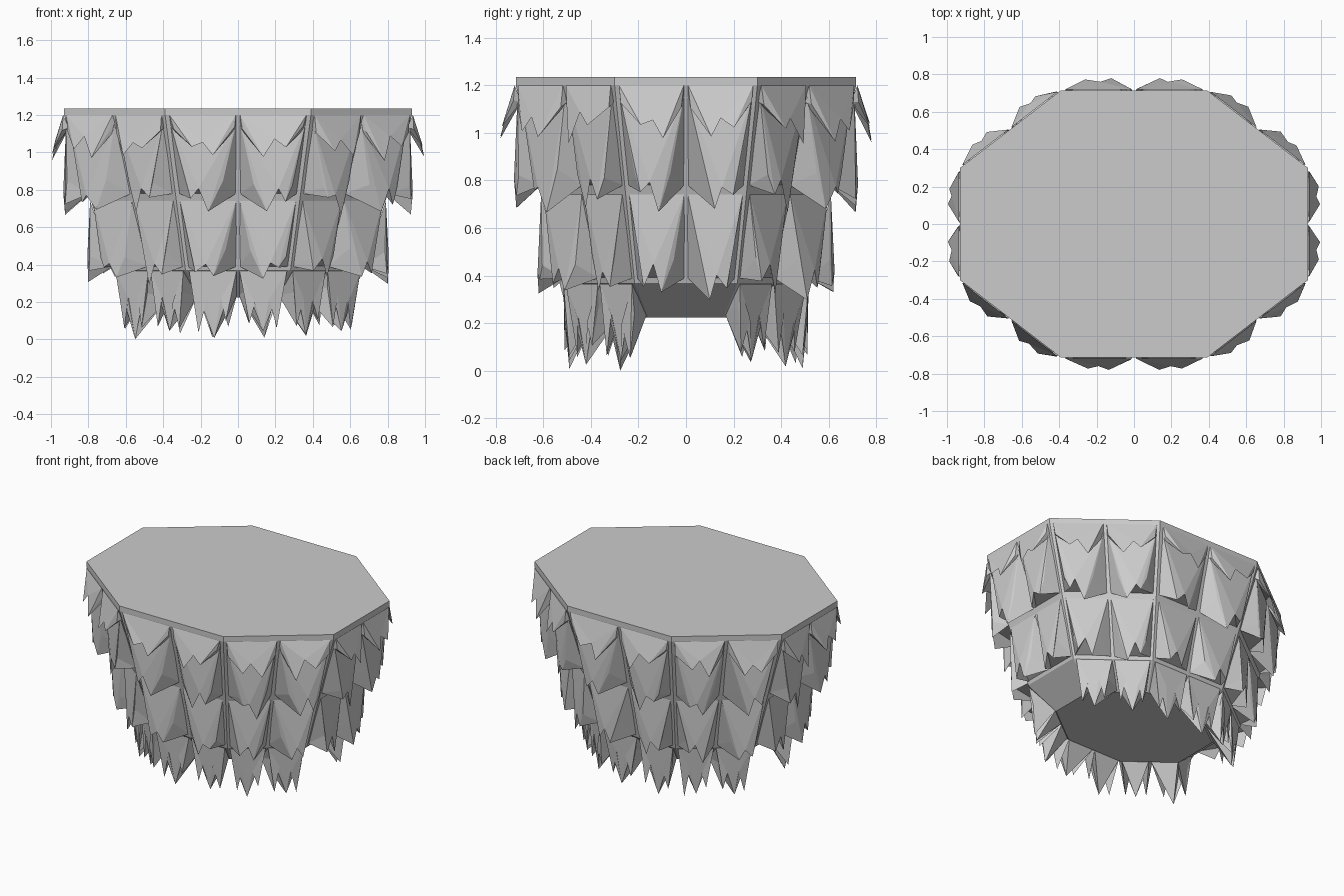
import bpy, bmesh, random
from mathutils import Vector

if "Cube" in bpy.data.objects:
    bpy.data.objects.remove(bpy.data.objects["Cube"])

random.seed(4)
OCT = [(0.39, -0.715), (0.93, -0.30), (0.93, 0.30), (0.39, 0.715),
       (-0.39, 0.715), (-0.93, 0.30), (-0.93, -0.30), (-0.39, -0.715)]
PROFILE = [(0.225, 0.53), (0.37, 0.72), (1.2, 1.0), (1.235, 1.0)]


def scale_at(z):
    for (z0, s0), (z1, s1) in zip(PROFILE, PROFILE[1:]):
        if z <= z1:
            return s0 + (s1 - s0) * (z - z0) / (z1 - z0)
    return 1.0


def on_body(i, u, z):
    a, b = Vector(OCT[i]), Vector(OCT[(i + 1) % 8])
    p = a.lerp(b, u) * scale_at(z)
    return Vector((p.x, p.y, z))


def outward(i):
    d = Vector(OCT[(i + 1) % 8]) - Vector(OCT[i])
    return Vector((d.y, -d.x, 0)).normalized()


def finish(bm, name):
    bmesh.ops.recalc_face_normals(bm, faces=bm.faces)
    me = bpy.data.meshes.new(name)
    bm.to_mesh(me)
    bm.free()
    bpy.context.collection.objects.link(bpy.data.objects.new(name, me))


# Tapered octagonal body with flat lid and narrowed foot
bm = bmesh.new()
rings = [[bm.verts.new((x * s, y * s, z)) for x, y in OCT] for z, s in PROFILE]
for lo, hi in zip(rings, rings[1:]):
    for i in range(8):
        j = (i + 1) % 8
        bm.faces.new((lo[i], lo[j], hi[j], hi[i]))
bm.faces.new(rings[0])
bm.faces.new(rings[-1])
finish(bm, "body")


def tuft(bm, i, u0, u1, ztop, zback, fringe, jit, flip):
    """Solid tuft: wide top edge on the body, jagged lower edge hanging free."""
    n = outward(i)
    tl, tr = (bm.verts.new(on_body(i, u, ztop) + n * 0.005) for u in (u0, u1))
    bl, br = (bm.verts.new(on_body(i, u, zback) - n * 0.005) for u in (u0, u1))
    edge = []
    pts = [(1 - u, z, f) for u, z, f in reversed(fringe)] if flip else fringe
    for u, z, f in pts:
        u += random.uniform(-0.03, 0.03)
        p = on_body(i, u0 + (u1 - u0) * u, ztop) + n * f
        p.z = z + random.uniform(0, jit)
        edge.append(bm.verts.new(p))
    m = len(edge) // 2
    for k in range(len(edge) - 1):
        front, back = (tl, bl) if k < m else (tr, br)
        bm.faces.new((front, edge[k], edge[k + 1]))
        bm.faces.new((back, edge[k + 1], edge[k]))
    bm.faces.new((tl, edge[m], tr))
    bm.faces.new((bl, br, edge[m]))
    bm.faces.new((tl, bl, edge[0]))
    bm.faces.new((tr, edge[-1], br))


# Lower edges as (position across, height, flare)
LONG = [(0.22, 0.82, 0.0), (0.42, 0.66, 0.01), (0.56, 0.77, 0.02),
        (0.70, 0.72, 0.01), (0.78, 0.81, 0.0)]
MIDDLE = [(0.2, 0.44, 0.0), (0.40, 0.29, 0.015), (0.55, 0.40, 0.02),
          (0.72, 0.34, 0.01), (0.8, 0.43, 0.0)]
TOP = [(0.04, 1.10, 0.01), (0.33, 0.95, 0.065), (0.50, 1.05, 0.045),
       (0.68, 1.0, 0.058), (0.96, 1.10, 0.01)]
FOOT = [(0.1, 0.23, -0.02), (0.2, 0.06, 0.0), (0.34, 0.19, 0.0), (0.5, 0.0, -0.02),
        (0.64, 0.19, 0.0), (0.8, 0.03, -0.02), (0.9, 0.23, -0.02)]
ROWS = [("top_fringe", 1.2, 1.13, TOP, range(8), 0.04),
        ("upper_tufts", 1.15, 0.78, LONG, range(8), 0.04),
        ("middle_tufts", 0.74, 0.39, MIDDLE, range(8), 0.05),
        ("foot_spikes", 0.365, 0.235, FOOT, (0, 2, 3, 4, 6, 7), 0.05)]

# Rows of tufts: two per side, the foot row skips the two ends
for name, zt, zb, fringe, sides, jit in ROWS:
    bm = bmesh.new()
    for i in sides:
        for c, (u0, u1) in enumerate(((0.03, 0.485), (0.515, 0.97))):
            tuft(bm, i, u0, u1, zt, zb, fringe, jit, c == 0)
    finish(bm, name)
